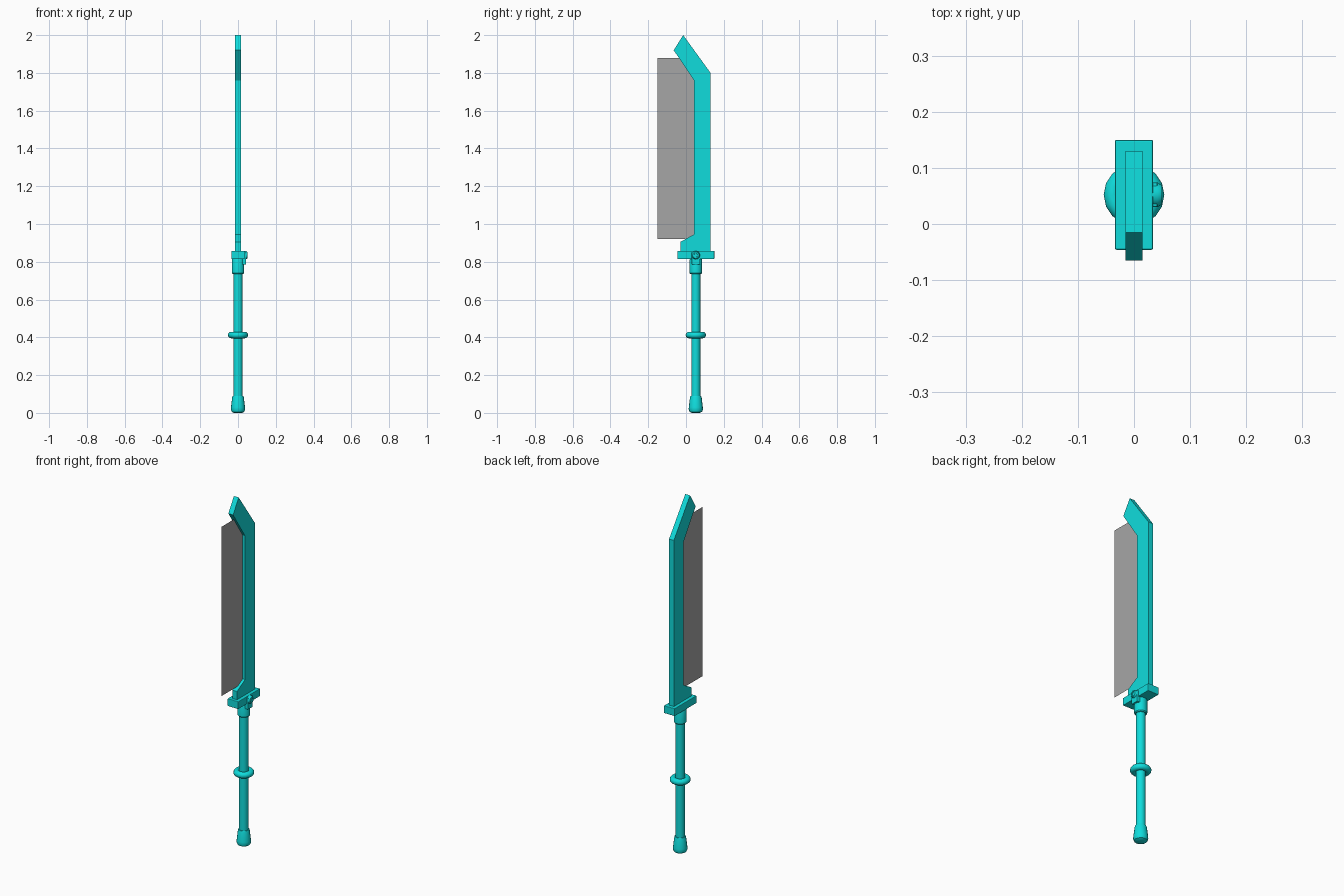
import bpy, bmesh, math
from mathutils import Matrix, Vector

if "Cube" in bpy.data.objects:
    bpy.data.objects.remove(bpy.data.objects["Cube"])

GRIP_Y = 0.052


def material(name, color):
    m = bpy.data.materials.new(name)
    m.use_nodes = True
    m.diffuse_color = color
    m.node_tree.nodes["Principled BSDF"].inputs["Base Color"].default_value = color
    return m


teal = material("teal", (0.005, 0.72, 0.72, 1))
grey = material("grey", (0.38, 0.38, 0.38, 1))


def finish(name, bm, mat, smooth=False, bevel=0):
    bmesh.ops.recalc_face_normals(bm, faces=bm.faces)
    mesh = bpy.data.meshes.new(name)
    bm.to_mesh(mesh)
    bm.free()
    mesh.materials.append(mat)
    obj = bpy.data.objects.new(name, mesh)
    bpy.context.collection.objects.link(obj)
    if bevel:
        mod = obj.modifiers.new("soft edges", "BEVEL")
        mod.width, mod.segments = bevel, 2
    if smooth:
        bpy.ops.object.select_all(action="DESELECT")
        obj.select_set(True)
        bpy.context.view_layer.objects.active = obj
        bpy.ops.object.shade_smooth_by_angle(angle=math.radians(35))
    return obj


def box(name, low, high, bevel=0):
    low, high = Vector(low), Vector(high)
    bm = bmesh.new()
    bmesh.ops.create_cube(bm, size=1, matrix=Matrix.Translation((low + high) / 2)
                          @ Matrix.Diagonal((high - low).to_4d()))
    return finish(name, bm, teal, bevel=bevel)


def lathe(name, profile, matrix, sides=16, closed=False):
    """Spin (radius, height) points round the local z axis."""
    bm = bmesh.new()
    rings = [[bm.verts.new((r * math.cos(a), r * math.sin(a), h))
              for a in (math.tau * i / sides for i in range(sides))]
             for r, h in profile]
    pairs = list(zip(rings, rings[1:]))
    if closed:
        pairs.append((rings[-1], rings[0]))
    else:
        bm.faces.new(rings[0])
        bm.faces.new(rings[-1])
    for a, b in pairs:
        for i in range(sides):
            j = (i + 1) % sides
            bm.faces.new((a[i], a[j], b[j], b[i]))
    bmesh.ops.transform(bm, matrix=matrix, verts=bm.verts)
    return finish(name, bm, teal, smooth=True)


# Notched blade spine: side profile extruded across x
outline = [(-0.03, 0.85), (0.13, 0.85), (0.13, 1.8), (-0.015, 2.0),
           (-0.065, 1.92), (0.042, 1.76), (0.042, 0.945), (-0.03, 0.905)]
bm = bmesh.new()
face = bm.faces.new([bm.verts.new((-0.015, y, z)) for y, z in outline])
side = bmesh.ops.extrude_face_region(bm, geom=[face])["geom"]
bmesh.ops.translate(bm, vec=(0.03, 0, 0),
                    verts=[v for v in side if isinstance(v, bmesh.types.BMVert)])
finish("blade_spine", bm, teal)

# Paper-thin cutting sheet seated in the notch
bm = bmesh.new()
bm.faces.new([bm.verts.new((0, y, z)) for y, z in
              [(-0.15, 0.92), (0.05, 0.92), (0.05, 1.88), (-0.15, 1.88)]])
finish("cutting_sheet", bm, grey)

# Guard with its side latch
box("guard", (-0.034, -0.046, 0.815), (0.034, 0.15, 0.858), bevel=0.003)
box("latch_plate", (0.02, 0.03, 0.785), (0.042, 0.074, 0.85), bevel=0.003)
lathe("latch_button", [(0.022, 0), (0.022, 0.022), (0.017, 0.03), (0.01, 0.03), (0.009, 0.026)],
      Matrix.Translation((0.02, GRIP_Y, 0.835)) @ Matrix.Rotation(math.pi / 2, 4, "Y"))

# Turned grip parts
axis = Matrix.Translation((0, GRIP_Y, 0))
lathe("collar", [(0.029, 0.735), (0.033, 0.74), (0.033, 0.81), (0.03, 0.818)], axis)
lathe("handle", [(0.024, 0.07), (0.024, 0.75)], axis)
lathe("pommel", [(0.022, 0.0), (0.033, 0.006), (0.038, 0.018), (0.037, 0.03),
                 (0.031, 0.082), (0.028, 0.09)], axis)
tube = [(0.037 + 0.017 * math.cos(a), 0.412 + 0.017 * math.sin(a))
        for a in (math.tau * i / 12 for i in range(12))]
lathe("grip_ring", tube, axis, closed=True)
